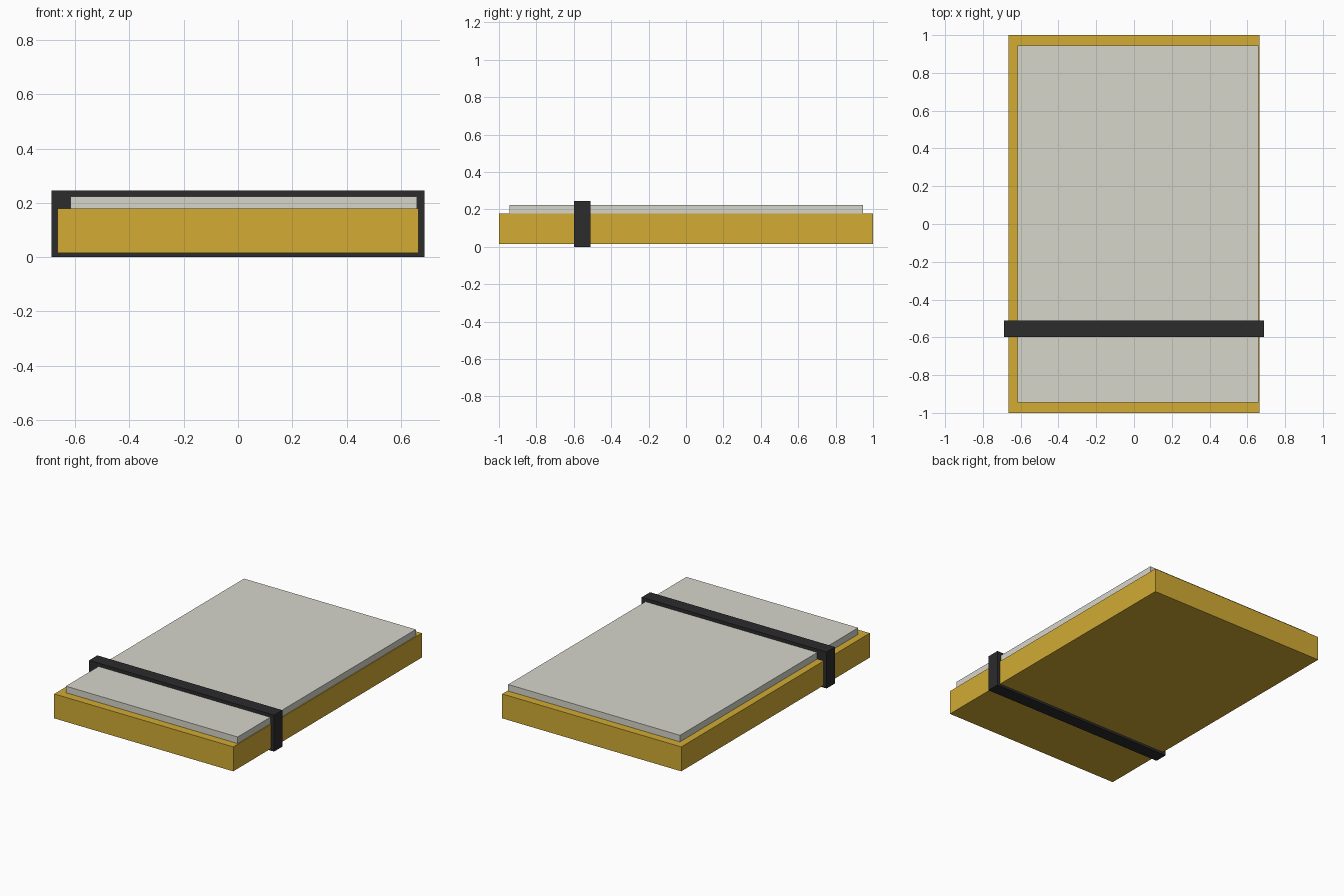
import bpy
import bmesh
from mathutils import Vector

if "Cube" in bpy.data.objects:
    bpy.data.objects.remove(bpy.data.objects["Cube"])


def material(name, color):
    mat = bpy.data.materials.new(name)
    mat.diffuse_color = (*color, 1)
    mat.use_nodes = True
    mat.node_tree.nodes["Principled BSDF"].inputs["Base Color"].default_value = mat.diffuse_color
    return mat


def box(name, low, high, mat):
    """Flat-faced box spanning two opposite corners."""
    low, high = Vector(low), Vector(high)
    bm = bmesh.new()
    bmesh.ops.create_cube(bm, size=1)
    bmesh.ops.scale(bm, vec=high - low, verts=bm.verts)
    bmesh.ops.translate(bm, vec=(low + high) / 2, verts=bm.verts)
    mesh = bpy.data.meshes.new(name)
    bm.to_mesh(mesh)
    bm.free()
    mesh.materials.append(mat)
    obj = bpy.data.objects.new(name, mesh)
    bpy.context.collection.objects.link(obj)
    return obj


yellow = material("cover_yellow", (0.645, 0.407, 0.034))
paper = material("paper", (0.68, 0.67, 0.60))
black = material("strap_black", (0.025, 0.025, 0.027))

# Thick notebook cover block
box("cover", (-0.665, -1, 0.015), (0.665, 1, 0.179), yellow)

# Page block, set in from the spine and both ends
box("pages", (-0.617, -0.945, 0.179), (0.659, 0.945, 0.223), paper)

# Closing strap running all round the book near the front
box("strap", (-0.687, -0.599, 0), (0.687, -0.511, 0.245), black)
